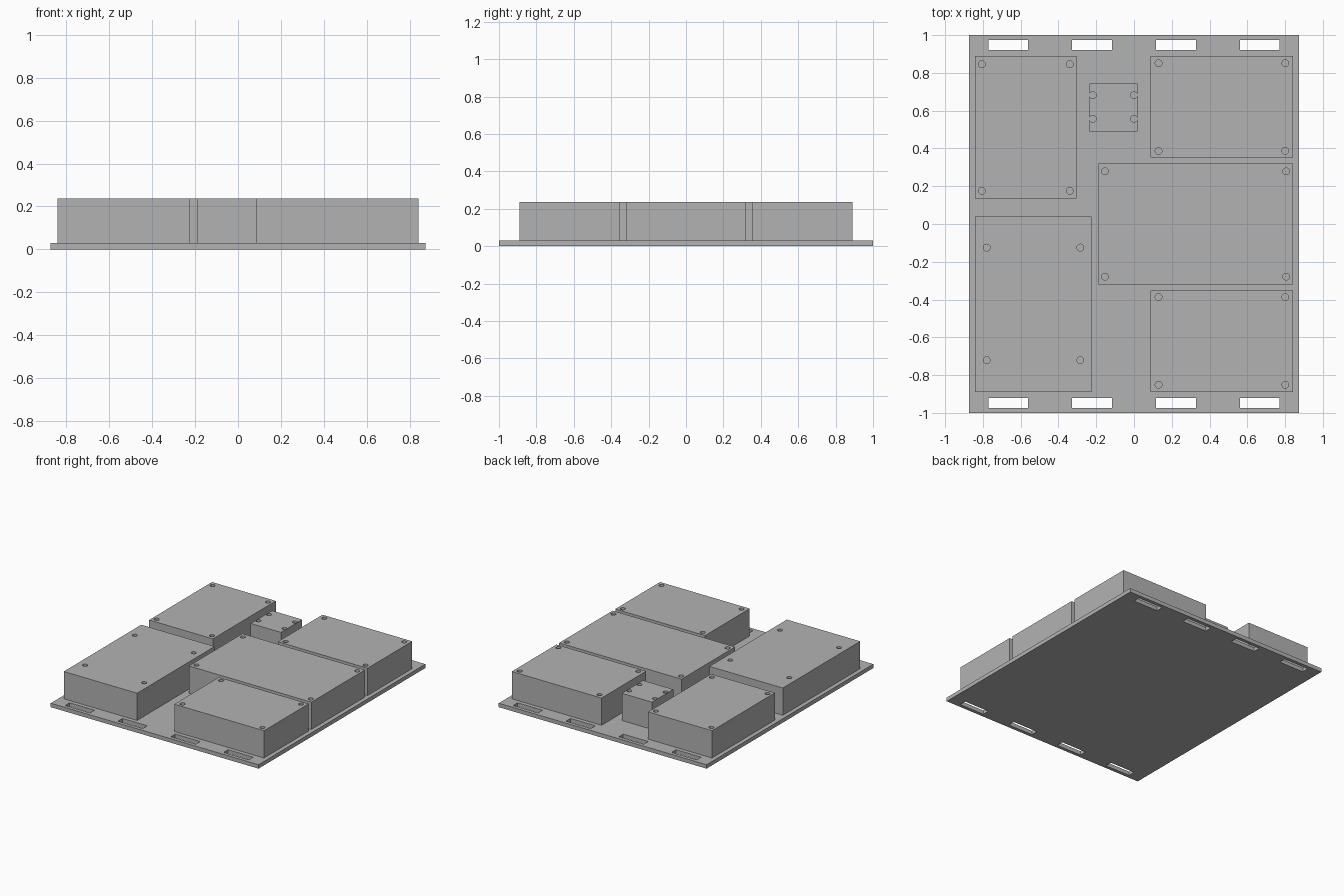
import bpy
import bmesh
import math
from mathutils import Matrix

cube = bpy.data.objects.get("Cube")
if cube:
    bpy.data.objects.remove(cube, do_unlink=True)

PLATE_TOP = 0.03
BLOCK_TOP = 0.237
HOLE_RADIUS = 0.018

grey = bpy.data.materials.new("plain grey")
grey.use_nodes = True
colour = (0.45, 0.45, 0.45, 1)
grey.diffuse_color = colour
grey.node_tree.nodes["Principled BSDF"].inputs["Base Color"].default_value = colour


def add_box(bm, x0, x1, y0, y1, z0, z1):
    centre = Matrix.Translation(((x0 + x1) / 2, (y0 + y1) / 2, (z0 + z1) / 2))
    size = Matrix.Diagonal((x1 - x0, y1 - y0, z1 - z0, 1))
    bmesh.ops.create_cube(bm, size=1, matrix=centre @ size)


def add_drill(bm, x, y):
    bmesh.ops.create_cone(bm, cap_ends=True, segments=32, depth=1,
                          radius1=HOLE_RADIUS, radius2=HOLE_RADIUS,
                          matrix=Matrix.Translation((x, y, 0)))


def make_object(name, bm):
    mesh = bpy.data.meshes.new(name)
    bm.to_mesh(mesh)
    bm.free()
    mesh.materials.append(grey)
    obj = bpy.data.objects.new(name, mesh)
    bpy.context.collection.objects.link(obj)
    return obj


def cut(obj, cutter_bm):
    """Subtract the cutter shapes and discard the helper."""
    cutter = make_object("cutter", cutter_bm)
    cutter.hide_render = True
    mod = obj.modifiers.new("cut", "BOOLEAN")
    mod.operation = "DIFFERENCE"
    mod.solver = "EXACT"
    mod.object = cutter
    bpy.ops.object.select_all(action="DESELECT")
    obj.select_set(True)
    bpy.context.view_layer.objects.active = obj
    bpy.ops.object.modifier_apply(modifier=mod.name)
    bpy.data.objects.remove(cutter, do_unlink=True)
    bpy.ops.object.shade_smooth_by_angle(angle=math.radians(30))


# Base plate with four strap slots along the front and back edges
bm = bmesh.new()
add_box(bm, -0.873, 0.873, -1, 1, 0, PLATE_TOP)
plate = make_object("base_plate", bm)
slots = bmesh.new()
for sx in (-1, 1):
    for sy in (-1, 1):
        for x in (0.222, 0.666):
            add_box(slots, sx * x - 0.105, sx * x + 0.105,
                    sy * 0.947 - 0.027, sy * 0.947 + 0.027, -1, 1)
cut(plate, slots)

# Blocks: x range, y range, hole columns, hole rows
blocks = {
    "back_right_block": ((-0.841, -0.305), (0.135, 0.889), (-0.806, -0.34), (0.175, 0.846)),
    "front_right_block": ((-0.841, -0.225), (-0.889, 0.04), (-0.78, -0.284), (-0.721, -0.125)),
    "small_block": ((-0.236, 0.018), (0.49, 0.745), (-0.218, 0.0), (0.557, 0.682)),
    "back_left_block": ((0.087, 0.841), (0.353, 0.889), (0.13, 0.801), (0.387, 0.851)),
    "middle_left_block": ((-0.188, 0.841), (-0.321, 0.321), (-0.154, 0.806), (-0.279, 0.279)),
    "front_left_block": ((0.087, 0.841), (-0.889, -0.353), (0.13, 0.801), (-0.851, -0.387)),
}
for name, (xs, ys, columns, rows) in blocks.items():
    bm = bmesh.new()
    add_box(bm, *xs, *ys, PLATE_TOP, BLOCK_TOP)
    block = make_object(name, bm)
    drills = bmesh.new()
    for x in columns:
        for y in rows:
            add_drill(drills, x, y)
    cut(block, drills)
